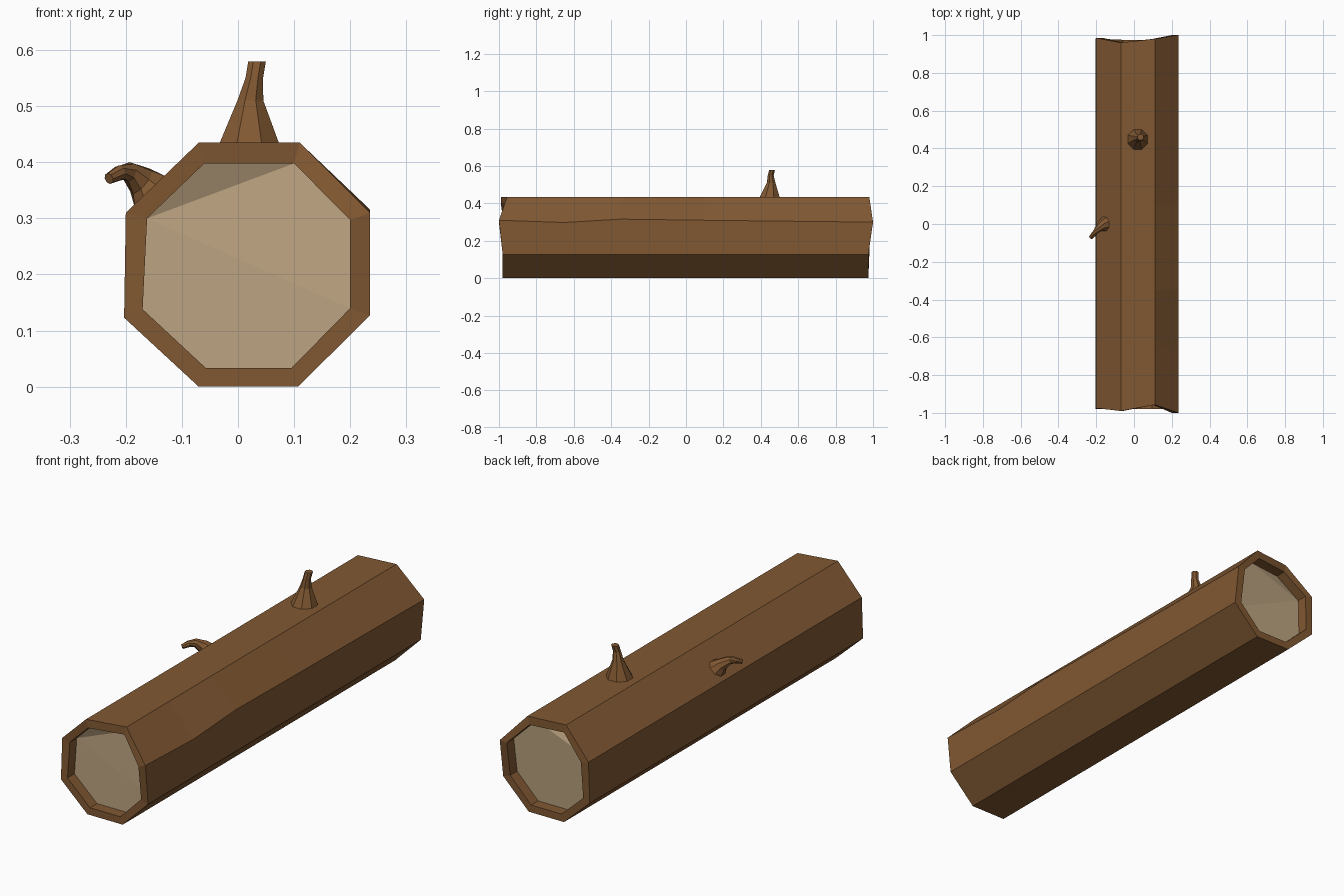
import bpy, bmesh, math
from mathutils import Vector

if "Cube" in bpy.data.objects:
    bpy.data.objects.remove(bpy.data.objects["Cube"])


def material(name, color):
    m = bpy.data.materials.new(name)
    m.diffuse_color = (*color, 1)
    m.use_nodes = True
    m.node_tree.nodes["Principled BSDF"].inputs["Base Color"].default_value = m.diffuse_color
    return m


bark = material("bark", (0.22, 0.098, 0.032))
wood = material("cut_wood", (0.50, 0.365, 0.215))


def skin(bm, rings):
    """Bridge consecutive rings of points with quads; return the vertex rings."""
    vs = [[bm.verts.new(p) for p in ring] for ring in rings]
    for a, b in zip(vs, vs[1:]):
        n = len(a)
        for i in range(n):
            bm.faces.new((a[i], a[(i + 1) % n], b[(i + 1) % n], b[i]))
    return vs


def finish(bm, name, mats):
    bmesh.ops.recalc_face_normals(bm, faces=bm.faces[:])
    me = bpy.data.meshes.new(name)
    bm.to_mesh(me)
    bm.free()
    for m in mats:
        me.materials.append(m)
    ob = bpy.data.objects.new(name, me)
    bpy.context.collection.objects.link(ob)
    return ob


# Octagonal section, from top left clockwise as seen from the front
outer = [(-.07, .435), (.11, .435), (.235, .31), (.235, .127),
         (.107, 0), (-.07, 0), (-.203, .123), (-.2, .31)]
inner = [(-.06, .398), (.10, .398), (.20, .297), (.20, .14),
         (.095, .033), (-.057, .033), (-.17, .138), (-.162, .30)]
front_y = [-.99, -.957, -1.0, -.98, -.98, -.98, -.98, -.975]
back_y = [.96, .98, 1.0, .975, .975, .975, .98, .985]
RECESS = 0.05


def ring(section, ys, shift=0):
    return [(x, y + shift, z) for (x, z), y in zip(section, ys)]


def mid_ring(y, dz):
    """Middle section with the right-hand edge slightly wavy."""
    return [(x, y, z + (dz if i == 2 else 0)) for i, (x, z) in enumerate(outer)]


# Hollow-ended trunk: recess, rim, bark, rim, recess
bm = bmesh.new()
rings = skin(bm, [
    ring(inner, front_y, RECESS), ring(inner, front_y), ring(outer, front_y),
    mid_ring(-.65, -.012), mid_ring(-.35, .006), mid_ring(.1, 0),
    ring([(x, z - (.01 if i == 2 else 0)) for i, (x, z) in enumerate(outer)], back_y),
    ring(inner, back_y), ring(inner, back_y, -RECESS)])
# Cut wood faces, triangulated across the uneven saw cut
for r in (rings[0], rings[-1]):
    for idx in ((7, 0, 1), (7, 1, 2, 3), (7, 3, 4, 5, 6)):
        bm.faces.new([r[i] for i in idx]).material_index = 1
finish(bm, "log_trunk", [bark, wood])


def twig(name, stations, axes, sides=8):
    """Tapered branch stub; stations are (centre, radius), axes the ring normals."""
    bm = bmesh.new()
    loops = []
    for (c, r), axis in zip(stations, axes):
        n = Vector(axis).normalized()
        u = Vector((0, 1, 0)).cross(n).normalized()
        v = n.cross(u)
        loops.append([Vector(c) + r * (math.cos(t) * u + math.sin(t) * v)
                      for t in (math.tau * (i + .5) / sides for i in range(sides))])
    vs = skin(bm, loops)
    bm.faces.new(vs[0])
    bm.faces.new(vs[-1])
    finish(bm, name, [bark])


# Upright stub on top
twig("top_twig",
     [((.02, .447, .43), .059), ((.022, .455, .51), .025),
      ((.029, .453, .55), .017), ((.034, .46, .58), .017)],
     [(0, 0, 1)] * 4)

# Bent stub on the upper left facet
twig("side_twig",
     [((-.154, 0, .345), .044), ((-.172, -.008, .366), .029),
      ((-.194, -.03, .383), .018), ((-.211, -.052, .381), .014),
      ((-.230, -.073, .371), .010)],
     [(-.69, 0, .72), (-.7, -.3, .6), (-.7, -.7, .25), (-.6, -.7, -.25), (-.6, -.7, -.3)])
